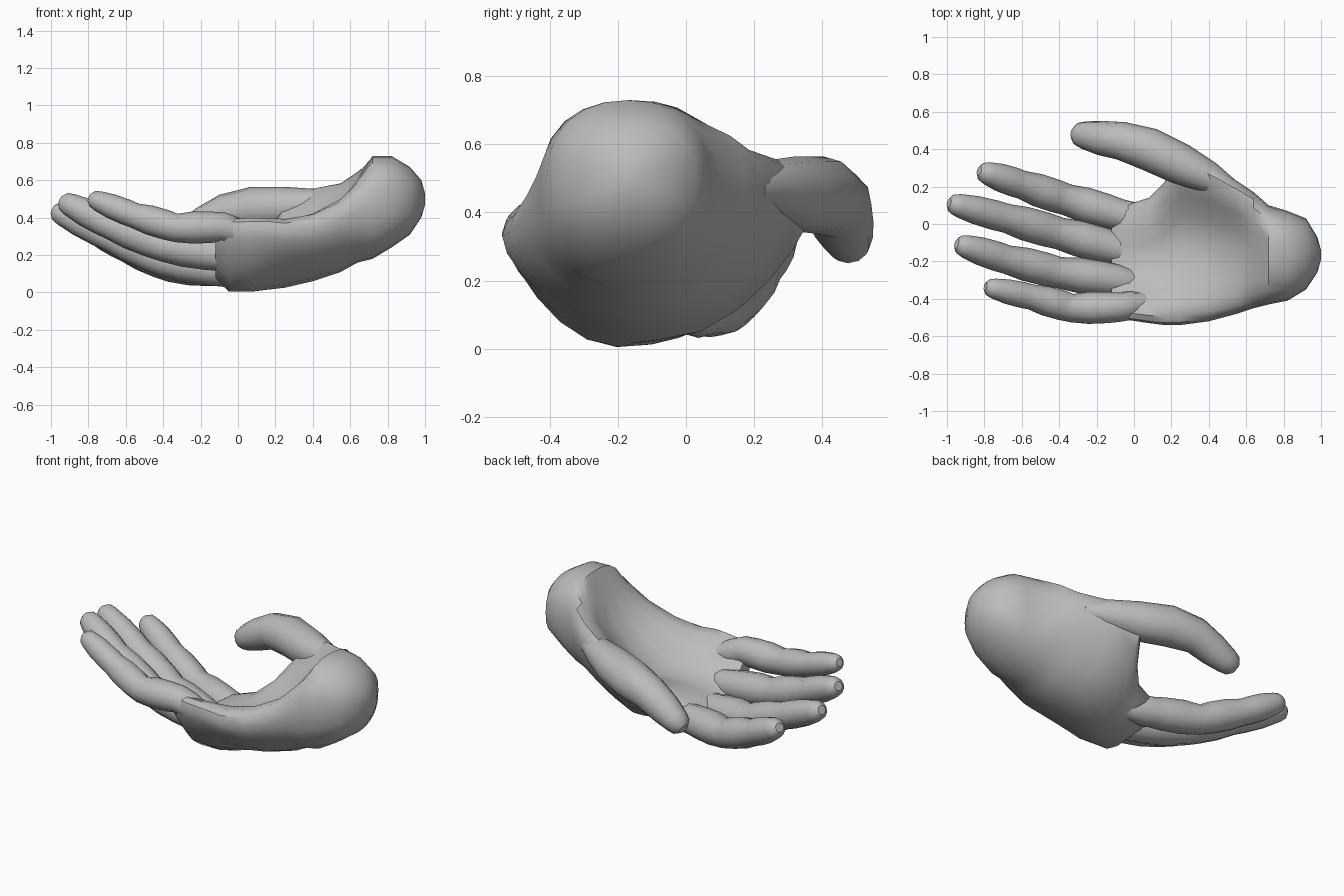
import bpy, bmesh, math
from mathutils import Vector

cube = bpy.data.objects.get("Cube")
if cube:
    bpy.data.objects.remove(cube, do_unlink=True)

grey = bpy.data.materials.new("plain grey")
grey.use_nodes = True
COLOUR = (0.5, 0.5, 0.5, 1)
grey.diffuse_color = COLOUR
grey.node_tree.nodes["Principled BSDF"].inputs["Base Color"].default_value = COLOUR


def loft(name, rings):
    """Skin a closed body over a list of equal point rings."""
    bm = bmesh.new()
    loops = [[bm.verts.new(p) for p in ring] for ring in rings]
    n = len(loops[0])
    for a, b in zip(loops, loops[1:]):
        for i in range(n):
            j = (i + 1) % n
            bm.faces.new((a[i], a[j], b[j], b[i]))
    for loop in (loops[0], loops[-1]):
        bm.faces.new(loop)
    bmesh.ops.recalc_face_normals(bm, faces=bm.faces)
    mesh = bpy.data.meshes.new(name)
    bm.to_mesh(mesh)
    bm.free()
    mesh.materials.append(grey)
    obj = bpy.data.objects.new(name, mesh)
    bpy.context.collection.objects.link(obj)
    bpy.ops.object.select_all(action="DESELECT")
    obj.select_set(True)
    bpy.context.view_layer.objects.active = obj
    bpy.ops.object.shade_smooth_by_angle(angle=math.radians(40))
    return obj


def power(v, e):
    return math.copysign(abs(v) ** e, v)


def bent_ring(x, y0, y1, c0, cm, c1, h, n=24):
    """Oval slice whose middle sags between its edges, with fleshy upper rims."""
    ring = []
    for i in range(n):
        a = math.tau * i / n
        u = power(math.cos(a), 0.93)
        rise = (c0 if u < 0 else c1) - cm
        z = cm + rise * u * u + h * power(math.sin(a), 0.8)
        if math.sin(a) > 0:
            z += 1.2 * rise * u * u * (1 - u * u)
        ring.append((x, (y0 + y1) / 2 + u * (y1 - y0) / 2, z))
    return ring


def tube(name, stations, flat=1.0, n=12):
    """Round limb through (x, y, z, radius) stations with a domed tip."""
    pts = [(Vector(s[:3]), s[3]) for s in stations]
    end, r = pts[-1]
    ahead = (end - pts[-2][0]).normalized()
    for a in (35, 65):
        t = math.radians(a)
        pts.append((end + ahead * r * math.sin(t), r * math.cos(t)))
    rings = []
    for i, (p, r) in enumerate(pts):
        d = (pts[min(i + 1, len(pts) - 1)][0] - pts[max(i - 1, 0)][0]).normalized()
        side = d.cross(Vector((0, 0, 1))).normalized()
        up = side.cross(d)
        angles = [math.tau * k / n for k in range(n)]
        rings.append([p + side * r * math.cos(a) + up * r * flat * math.sin(a)
                      for a in angles])
    return loft(name, rings)


def finger(name, joints):
    """Phalanges, fuller mid-bone and pinched at the joints."""
    stations = []
    for a, b in zip(joints, joints[1:]):
        for t, swell in ((0, 1.0), (0.25, 1.08), (0.65, 1.12)):
            s = [p + (q - p) * t for p, q in zip(a, b)]
            s[3] *= swell
            stations.append(s)
    stations.append(joints[-1])
    return tube(name, stations)


# Cupped palm running into the wrist and its rounded end
# each slice: x, two edge y, edge / middle / edge heights, half thickness
SLICES = [
    (-0.12, -0.48, 0.06, 0.34, 0.13, 0.12, 0.05),
    (-0.05, -0.51, 0.1, 0.34, 0.105, 0.14, 0.1),
    (0.08, -0.53, 0.14, 0.34, 0.115, 0.17, 0.11),
    (0.16, -0.54, 0.22, 0.34, 0.125, 0.25, 0.11),
    (0.25, -0.54, 0.37, 0.33, 0.14, 0.42, 0.115),
    (0.4, -0.52, 0.32, 0.34, 0.2, 0.48, 0.14),
    (0.55, -0.48, 0.23, 0.39, 0.28, 0.49, 0.17),
    (0.64, -0.45, 0.17, 0.43, 0.38, 0.5, 0.22),
    (0.72, -0.43, 0.1, 0.46, 0.455, 0.47, 0.275),
    (0.82, -0.41, 0.07, 0.485, 0.485, 0.485, 0.245),
    (0.92, -0.35, 0.03, 0.49, 0.49, 0.49, 0.18),
    (0.98, -0.26, -0.07, 0.5, 0.5, 0.5, 0.1),
    (1.0, -0.19, -0.14, 0.5, 0.5, 0.5, 0.03),
]
loft("palm_and_wrist", [bent_ring(*s) for s in SLICES])

# Four fingers, buried root to tip: x, y, z, radius
finger("index_finger", [(0.08, 0.01, 0.11, 0.06), (-0.08, 0.05, 0.12, 0.085),
                        (-0.36, 0.13, 0.14, 0.084), (-0.6, 0.21, 0.24, 0.076),
                        (-0.78, 0.27, 0.335, 0.062)])
finger("middle_finger", [(0.08, -0.17, 0.1, 0.06), (-0.1, -0.13, 0.12, 0.087),
                         (-0.4, -0.05, 0.17, 0.086), (-0.68, 0.03, 0.295, 0.078),
                         (-0.94, 0.1, 0.42, 0.062)])
finger("ring_finger", [(0.06, -0.33, 0.17, 0.05), (-0.1, -0.3, 0.2, 0.085),
                       (-0.4, -0.26, 0.25, 0.084), (-0.68, -0.19, 0.36, 0.077),
                       (-0.9, -0.12, 0.47, 0.062)])
finger("little_finger", [(0.1, -0.42, 0.28, 0.05), (-0.08, -0.445, 0.35, 0.078),
                         (-0.33, -0.45, 0.345, 0.076), (-0.55, -0.39, 0.41, 0.068),
                         (-0.75, -0.345, 0.49, 0.054)])

# Thumb curling over the open side
tube("thumb", [(0.52, 0.19, 0.47, 0.05), (0.4, 0.25, 0.47, 0.085),
               (0.25, 0.32, 0.455, 0.11), (0.08, 0.4, 0.45, 0.115),
               (-0.07, 0.445, 0.425, 0.102), (-0.18, 0.46, 0.37, 0.092),
               (-0.265, 0.475, 0.325, 0.075)])
